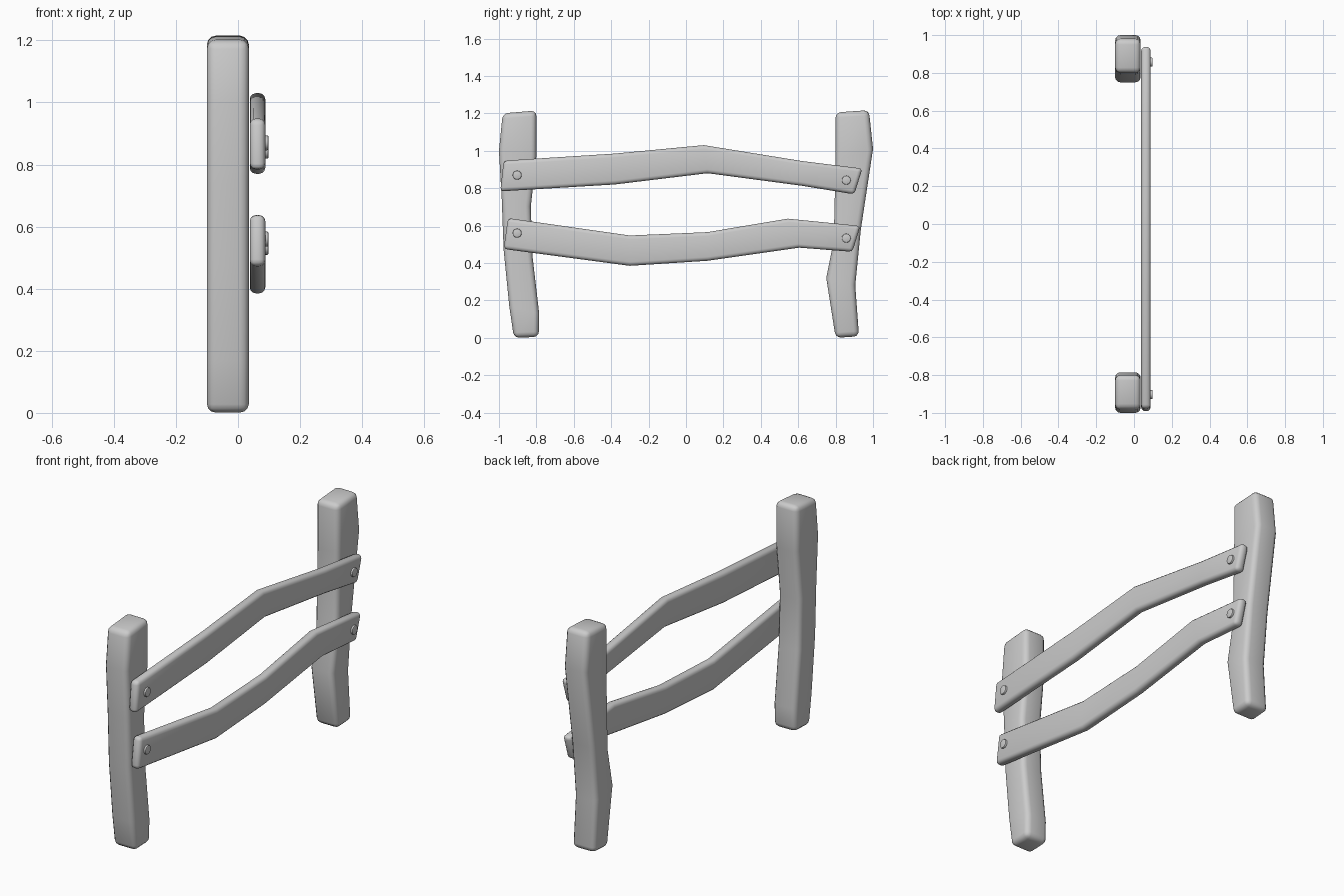
import bpy, bmesh

if "Cube" in bpy.data.objects:
    bpy.data.objects.remove(bpy.data.objects["Cube"])

def finish(obj, width, segments):
    # rounded edges and smooth shading
    bev = obj.modifiers.new("round", 'BEVEL')
    bev.width = width
    bev.segments = segments
    bev.limit_method = 'ANGLE'
    bev.angle_limit = 0.9
    bpy.ops.object.select_all(action='DESELECT')
    obj.select_set(True)
    bpy.context.view_layer.objects.active = obj
    bpy.ops.object.modifier_apply(modifier=bev.name)
    bpy.ops.object.shade_smooth_by_angle(angle=0.6)

def beam(name, stations, x0, x1, width):
    # bent plank: each station holds two (y, z) points on opposite edges
    bm = bmesh.new()
    rings = []
    for (a, b) in stations:
        rings.append([bm.verts.new(p) for p in
                      ((x0, *a), (x1, *a), (x1, *b), (x0, *b))])
    for r, s in zip(rings, rings[1:]):
        for i in range(4):
            j = (i + 1) % 4
            bm.faces.new((r[i], r[j], s[j], s[i]))
    bm.faces.new(rings[0])
    bm.faces.new(rings[-1])
    bmesh.ops.recalc_face_normals(bm, faces=bm.faces)
    mesh = bpy.data.meshes.new(name)
    bm.to_mesh(mesh)
    bm.free()
    obj = bpy.data.objects.new(name, mesh)
    bpy.context.collection.objects.link(obj)
    finish(obj, width, 3)

# posts
beam("left_post", [
    ((-0.92, 0.0), (-0.787, 0.005)),
    ((-0.945, 0.17), (-0.785, 0.13)),
    ((-0.975, 0.47), (-0.82, 0.43)),
    ((-0.985, 0.74), (-0.83, 0.70)),
    ((-1.0, 1.0), (-0.80, 0.97)),
    ((-0.98, 1.20), (-0.80, 1.215))], -0.10, 0.035, 0.028)
beam("right_post", [
    ((0.80, 0.0), (0.925, 0.008)),
    ((0.75, 0.32), (0.905, 0.28)),
    ((0.79, 0.52), (0.935, 0.58)),
    ((0.80, 0.95), (1.0, 1.01)),
    ((0.80, 1.205), (0.978, 1.217))], -0.10, 0.035, 0.028)

# rails
beam("top_rail", [
    ((-0.993, 0.783), (-0.975, 0.947)),
    ((-0.38, 0.82), (-0.38, 0.985)),
    ((0.115, 0.88), (0.095, 1.03)),
    ((0.62, 0.813), (0.62, 0.945)),
    ((0.90, 0.767), (0.943, 0.905))], 0.038, 0.088, 0.02)
beam("lower_rail", [
    ((-0.975, 0.475), (-0.952, 0.64)),
    ((-0.30, 0.385), (-0.30, 0.547)),
    ((0.115, 0.412), (0.115, 0.565)),
    ((0.605, 0.482), (0.545, 0.637)),
    ((0.89, 0.46), (0.932, 0.598))], 0.038, 0.088, 0.02)

# bolt heads
for i, (y, z) in enumerate([(-0.903, 0.87), (0.857, 0.843),
                            (-0.903, 0.56), (0.857, 0.533)]):
    bpy.ops.mesh.primitive_cylinder_add(
        vertices=16, radius=0.024, depth=0.03,
        location=(0.083, y, z), rotation=(0, 1.5707963, 0))
    bolt = bpy.context.object
    bolt.name = f"bolt_{i + 1}"
    finish(bolt, 0.004, 2)
